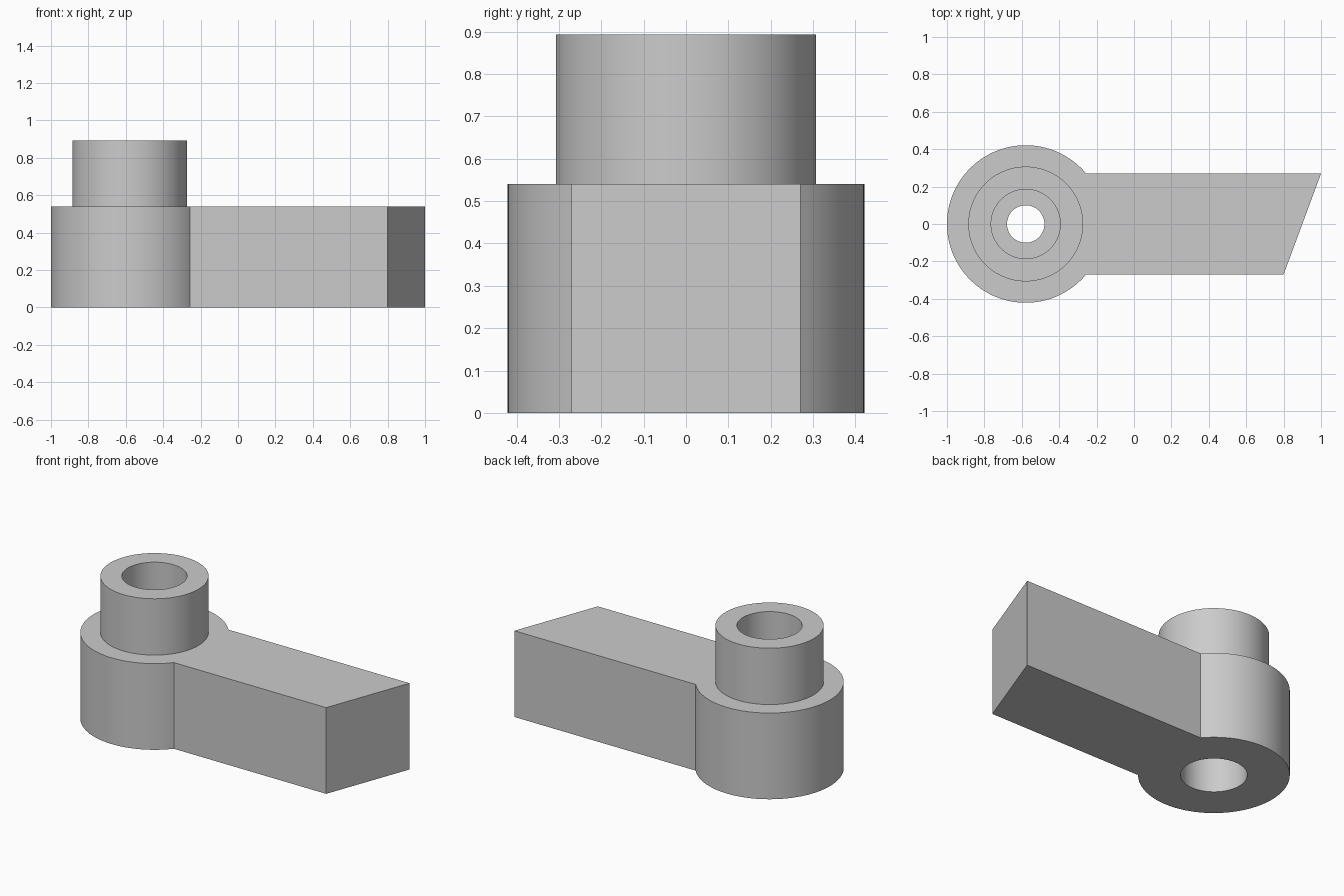
import bpy
import bmesh
from math import asin, cos, sin, tau, radians

cube = bpy.data.objects.get("Cube")
if cube:
    bpy.data.objects.remove(cube, do_unlink=True)

HUB_X = -0.579      # axis of the hub
HUB_R = 0.421
BOSS_R = 0.307
BORE_R = 0.185
HOLE_R = 0.10
ARM_HALF = 0.27
BODY_H = 0.54
TOTAL_H = 0.893
SEGMENTS = 96

grey = bpy.data.materials.new("plain grey")
grey.use_nodes = True
grey.diffuse_color = (0.6, 0.6, 0.6, 1)
grey.node_tree.nodes["Principled BSDF"].inputs["Base Color"].default_value = (0.6, 0.6, 0.6, 1)


def prism(name, outline, z0, z1):
    """Extrude a flat outline from z0 to z1."""
    bm = bmesh.new()
    base = bm.faces.new([bm.verts.new((x, y, z0)) for x, y in outline])
    top = bmesh.ops.extrude_face_region(bm, geom=[base])["geom"]
    bmesh.ops.translate(bm, vec=(0, 0, z1 - z0),
                        verts=[v for v in top if isinstance(v, bmesh.types.BMVert)])
    bmesh.ops.recalc_face_normals(bm, faces=bm.faces)
    mesh = bpy.data.meshes.new(name)
    bm.to_mesh(mesh)
    bm.free()
    mesh.materials.append(grey)
    obj = bpy.data.objects.new(name, mesh)
    bpy.context.collection.objects.link(obj)
    return obj


def arc(radius, start=0.0, end=tau, closed=True):
    """Points of an arc about the hub axis."""
    steps = SEGMENTS if closed else SEGMENTS - 1
    angles = [start + (end - start) * i / steps for i in range(SEGMENTS)]
    return [(HUB_X + radius * cos(a), radius * sin(a)) for a in angles]


def combine(target, other, operation):
    """Apply a boolean and discard the helper."""
    mod = target.modifiers.new(operation.title(), 'BOOLEAN')
    mod.operation = operation
    mod.solver = 'EXACT'
    mod.object = other
    other.hide_render = True
    bpy.context.view_layer.objects.active = target
    bpy.ops.object.modifier_apply(modifier=mod.name)
    bpy.data.objects.remove(other, do_unlink=True)


# Round hub flowing into a straight arm with a slanted end
joint = asin(ARM_HALF / HUB_R)
outline = arc(HUB_R, joint, tau - joint, closed=False)
outline += [(0.8, -ARM_HALF), (1.0, ARM_HALF)]
lever = prism("lever_body", outline, 0, BODY_H)

# Raised boss on the hub
combine(lever, prism("boss", arc(BOSS_R), 0.45, TOTAL_H), 'UNION')

# Wide bores from both ends, joined by a narrow hole
for name, radius, z0, z1 in (("upper_bore", BORE_R, BODY_H - 0.005, 1.0),
                             ("lower_bore", BORE_R, -0.1, 0.36),
                             ("through_hole", HOLE_R, -0.2, 1.1)):
    combine(lever, prism(name, arc(radius), z0, z1), 'DIFFERENCE')

bpy.ops.object.select_all(action='DESELECT')
lever.select_set(True)
bpy.context.view_layer.objects.active = lever
bpy.ops.object.shade_smooth_by_angle(angle=radians(30))
